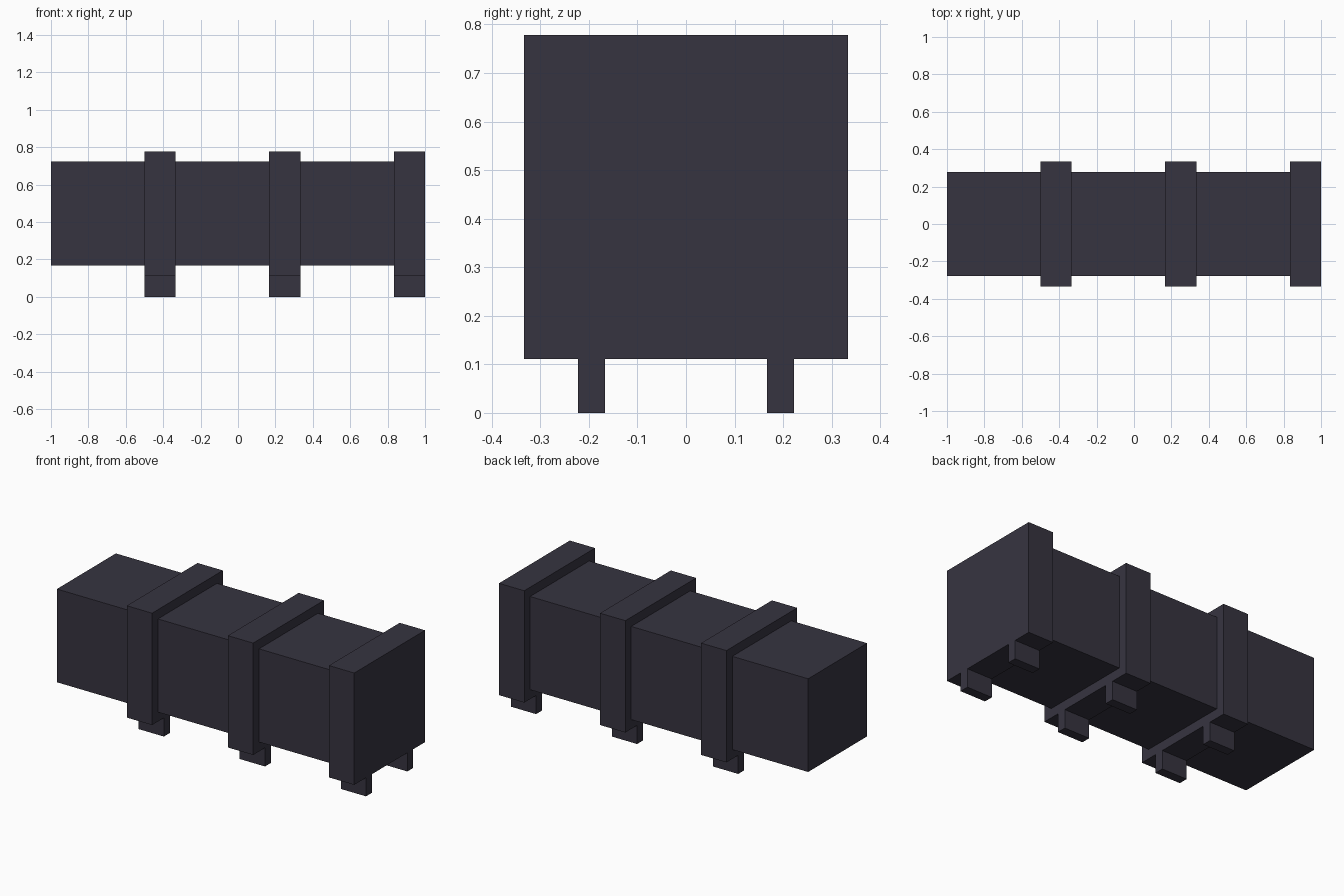
import bpy

if "Cube" in bpy.data.objects:
    bpy.data.objects.remove(bpy.data.objects["Cube"])

U = 1 / 18  # modelling grid step

dark = bpy.data.materials.new("dark slate")
dark.diffuse_color = (0.037, 0.034, 0.051, 1)
dark.use_nodes = True
dark.node_tree.nodes["Principled BSDF"].inputs["Base Color"].default_value = dark.diffuse_color


def box(name, x, y, z):
    """Box from (min, max) ranges given in grid steps."""
    ranges = (x, y, z)
    bpy.ops.mesh.primitive_cube_add(size=1, location=[(a + b) / 2 * U for a, b in ranges])
    ob = bpy.context.object
    ob.name = name
    ob.scale = [(b - a) * U for a, b in ranges]
    bpy.ops.object.transform_apply(location=False, rotation=False, scale=True)
    ob.data.materials.append(dark)
    return ob


# Long square body, ending inside the last collar
box("body", (-18, 16), (-5, 5), (3, 13))

# Collars, each standing on a pair of feet
for i, x0 in enumerate((-9, 3, 15), 1):
    xs = (x0, x0 + 3)
    box(f"collar_{i}", xs, (-6, 6), (2, 14))
    box(f"front_foot_{i}", xs, (-4, -3), (0, 2))
    box(f"back_foot_{i}", xs, (3, 4), (0, 2))
